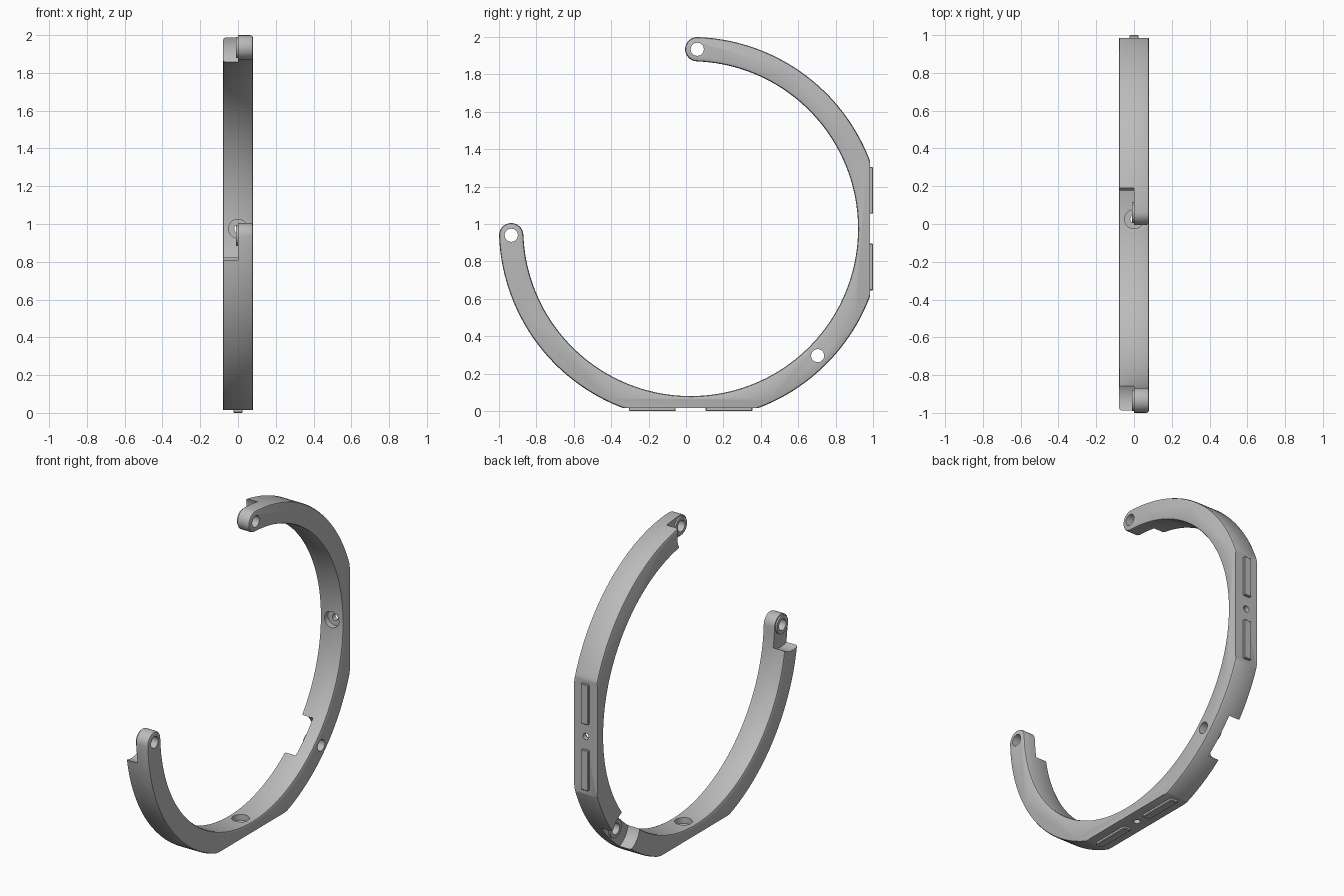
import bpy, bmesh
from math import radians, cos, sin
from mathutils import Matrix, Vector

if "Cube" in bpy.data.objects:
    bpy.data.objects.remove(bpy.data.objects["Cube"])

CY, CZ = 0.025, 0.975              # ring centre
PIN_R, HALF, THICK = 0.96, 0.065, 0.08
START, HINGE, END = 182.1, 315, 447.9
FLATS = (0, 270)                   # directions of the two flat pads
CENTRE = Matrix.Translation((0, CY, CZ))

grey = bpy.data.materials.new("satin grey")
grey.use_nodes = True
grey.diffuse_color = (0.5, 0.5, 0.5, 1)
grey.node_tree.nodes["Principled BSDF"].inputs["Base Color"].default_value = (0.5, 0.5, 0.5, 1)


def frame(angle):
    """Local y points outward along the ring radius at this angle."""
    return CENTRE @ Matrix.Rotation(radians(angle), 4, 'X')


def make(name, bm):
    bmesh.ops.recalc_face_normals(bm, faces=bm.faces)
    mesh = bpy.data.meshes.new(name)
    bm.to_mesh(mesh)
    bm.free()
    mesh.materials.append(grey)
    ob = bpy.data.objects.new(name, mesh)
    bpy.context.collection.objects.link(ob)
    return ob


def box(name, angle, centre, size, bevel=0):
    bm = bmesh.new()
    bmesh.ops.create_cube(bm, size=1, matrix=frame(angle) @ Matrix.Translation(centre)
                          @ Matrix.Diagonal((*size, 1)))
    if bevel:
        bmesh.ops.bevel(bm, geom=bm.edges[:], offset=bevel, segments=1, affect='EDGES')
    return make(name, bm)


def cylinder(name, angle, centre, radius, depth, axis):
    turn = Matrix.Rotation(radians(90), 4, 'Y' if axis == 'X' else 'X')
    bm = bmesh.new()
    bmesh.ops.create_cone(bm, cap_ends=True, segments=48, radius1=radius, radius2=radius,
                          depth=depth, matrix=frame(angle) @ Matrix.Translation(centre) @ turn)
    return make(name, bm)


def combine(target, other, operation):
    mod = target.modifiers.new(operation, 'BOOLEAN')
    mod.operation, mod.object, mod.solver = operation, other, 'EXACT'
    bpy.context.view_layer.objects.active = target
    bpy.ops.object.modifier_apply(modifier=mod.name)
    bpy.data.objects.remove(other)


def arc(centre, radius, a, b, steps):
    angles = [radians(a + (b - a) * i / steps) for i in range(steps + 1)]
    return [centre + radius * Vector((cos(t), sin(t))) for t in angles]


def pin(angle):
    return middle + PIN_R * Vector((cos(radians(angle)), sin(radians(angle))))


# Ring body: open arc with rounded ends and chamfered rims
middle = Vector((CY, CZ))
outline = (arc(middle, PIN_R + HALF, START, END, 120)
           + arc(pin(END), HALF, END, END + 180, 16)[1:]
           + arc(middle, PIN_R - HALF, END, START, 120)[1:]
           + arc(pin(START), HALF, START + 180, START + 360, 16)[1:-1])
bm = bmesh.new()
side = bm.faces.new([bm.verts.new((-THICK, p.x, p.y)) for p in outline])
moved = bmesh.ops.extrude_face_region(bm, geom=[side])["geom"]
bmesh.ops.translate(bm, vec=(2 * THICK, 0, 0),
                    verts=[v for v in moved if isinstance(v, bmesh.types.BMVert)])
bmesh.ops.recalc_face_normals(bm, faces=bm.faces)
rims = [e for e in bm.edges if abs(e.verts[0].co.x - e.verts[1].co.x) < 0.001]
bmesh.ops.bevel(bm, geom=rims, offset=0.013, segments=2, profile=0.5, affect='EDGES')
ring = make("ring_body", bm)

# Flats, each with a counterbored screw hole
for a in FLATS:
    combine(ring, box("flat_cutter", a, (0, 1.06, 0), (0.4, 0.2, 1)), 'DIFFERENCE')
    combine(ring, cylinder("bore_cutter", a, (0, 0.87, 0), 0.05, 0.12, 'Y'), 'DIFFERENCE')
    combine(ring, cylinder("screw_cutter", a, (0, 0.93, 0), 0.02, 0.2, 'Y'), 'DIFFERENCE')

# Lap joints: half-thickness pocket, raised washer and pin hole
for a in (START, HINGE, END):
    combine(ring, cylinder("pocket_cutter", a, (-0.1, PIN_R, 0), 0.14, 0.2, 'X'), 'DIFFERENCE')
    combine(ring, cylinder("washer", a, (0, PIN_R, 0), 0.056, 0.02, 'X'), 'UNION')
    combine(ring, cylinder("pin_cutter", a, (0, PIN_R, 0), 0.035, 0.4, 'X'), 'DIFFERENCE')

# Raised locating bars either side of each screw hole
parts = [ring]
for a, place in zip(FLATS, ("back", "bottom")):
    for s, end in ((1, "upper"), (-1, "lower")):
        parts.append(box(f"{place}_bar_{end}", a, (0, 0.96, 0.205 * s), (0.05, 0.03, 0.25), 0.004))

for ob in parts:
    bpy.ops.object.select_all(action='DESELECT')
    ob.select_set(True)
    bpy.context.view_layer.objects.active = ob
    bpy.ops.object.shade_smooth_by_angle(angle=radians(25))
